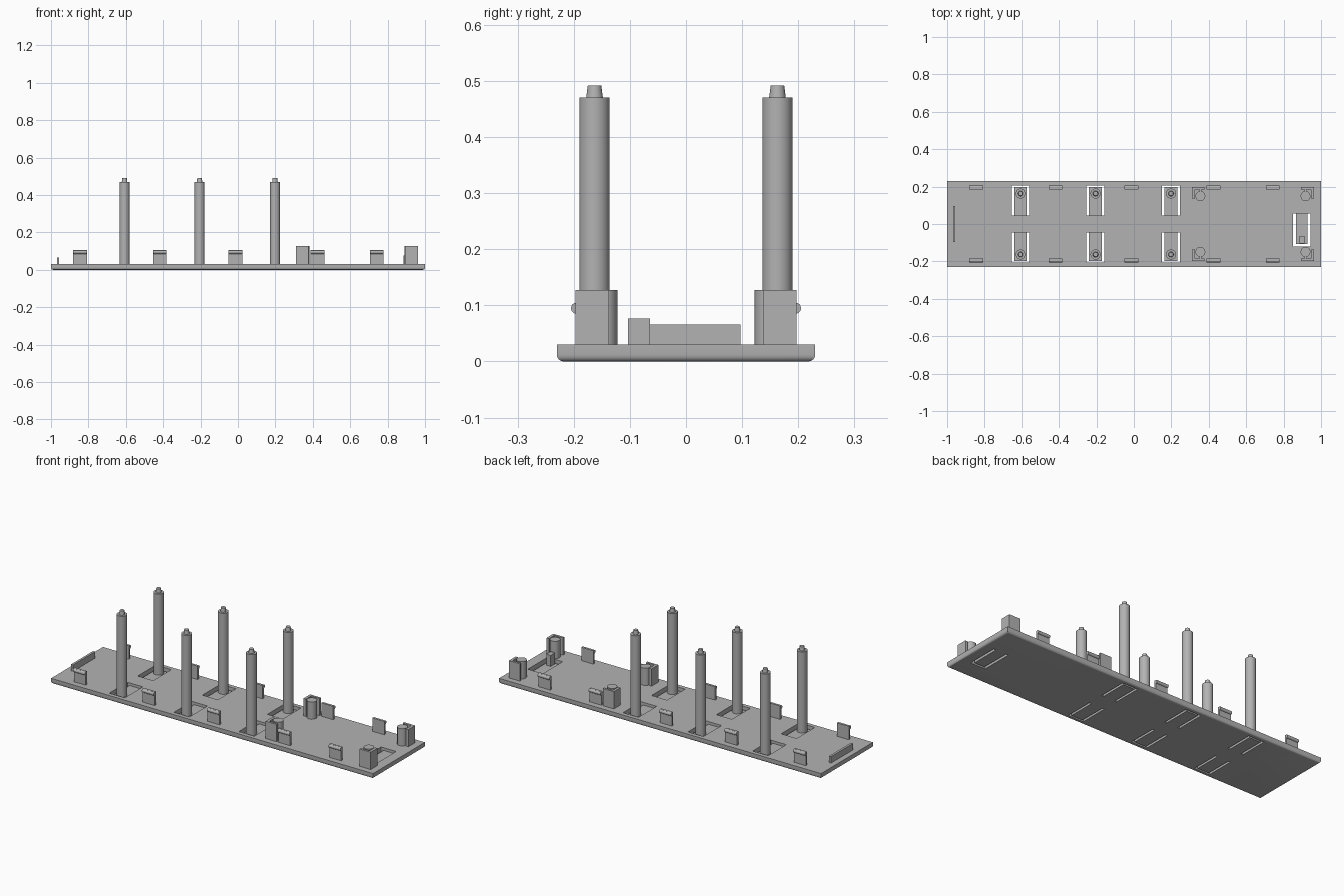
import bpy, bmesh, math
from mathutils import Matrix, Vector

cube = bpy.data.objects.get("Cube")
if cube:
    bpy.data.objects.remove(cube, do_unlink=True)

grey = bpy.data.materials.new("plain grey plastic")
grey.use_nodes = True
GREY = (0.45, 0.45, 0.45, 1)
grey.diffuse_color = GREY
grey.node_tree.nodes["Principled BSDF"].inputs["Base Color"].default_value = GREY


def add_box(bm, x0, x1, y0, y1, z0, z1):
    centre = Vector((x0 + x1, y0 + y1, z0 + z1)) / 2
    size = Matrix.Diagonal((x1 - x0, abs(y1 - y0), z1 - z0, 1))
    bmesh.ops.create_cube(bm, size=1, matrix=Matrix.Translation(centre) @ size)


def add_rod(bm, x, y, z0, z1, r0, r1, sides):
    bmesh.ops.create_cone(bm, cap_ends=True, segments=sides, radius1=r0, radius2=r1,
                          depth=z1 - z0, matrix=Matrix.Translation((x, y, (z0 + z1) / 2)))


def finish(bm, name, smooth=False):
    mesh = bpy.data.meshes.new(name)
    bm.to_mesh(mesh)
    bm.free()
    mesh.materials.append(grey)
    obj = bpy.data.objects.new(name, mesh)
    bpy.context.collection.objects.link(obj)
    if smooth:
        bpy.ops.object.select_all(action="DESELECT")
        obj.select_set(True)
        bpy.context.view_layer.objects.active = obj
        bpy.ops.object.shade_smooth_by_angle(angle=math.radians(35))
    return obj


TOP = 0.03
POST_X = (-0.607, -0.205, 0.198)
SIDES = (("front", -1), ("back", 1))

# Base plate with rounded lower rim
bm = bmesh.new()
add_box(bm, -1, 1, -0.23, 0.23, 0, TOP)
rim = [e for e in bm.edges if all(v.co.z < 0.01 for v in e.verts)]
bmesh.ops.bevel(bm, geom=rim, offset=0.012, segments=4, profile=0.5, affect="EDGES")
base = finish(bm, "base_plate", True)

# Openings around the spring tongues
bm = bmesh.new()
for x in POST_X:
    for _, s in SIDES:
        add_box(bm, x - 0.048, x + 0.048, s * 0.046, s * 0.207, -0.1, 0.1)
add_box(bm, 0.85, 0.943, -0.12, 0.056, -0.1, 0.1)
cutter = finish(bm, "opening_cutter")
cutter.hide_render = True
cut = base.modifiers.new("openings", "BOOLEAN")
cut.object = cutter
cut.operation = "DIFFERENCE"
cut.solver = "EXACT"
bpy.ops.object.select_all(action="DESELECT")
bpy.context.view_layer.objects.active = base
base.select_set(True)
bpy.ops.object.modifier_apply(modifier=cut.name)
bpy.data.objects.remove(cutter, do_unlink=True)

# Spring tongues carrying tall posts with tapered tips
for i, x in enumerate(POST_X, 1):
    for label, s in SIDES:
        bm = bmesh.new()
        add_box(bm, x - 0.035, x + 0.035, s * 0.044, s * 0.197, 0, 0.015)
        finish(bm, f"{label}_tongue_{i}")
        bm = bmesh.new()
        add_rod(bm, x, s * 0.163, 0.012, 0.47, 0.027, 0.027, 32)
        add_rod(bm, x, s * 0.163, 0.469, 0.492, 0.015, 0.012, 24)
        finish(bm, f"{label}_post_{i}", True)

# Latch tongue with its small catch
bm = bmesh.new()
add_box(bm, 0.865, 0.928, -0.108, 0.058, 0, 0.015)
add_box(bm, 0.885, 0.912, -0.103, -0.064, 0.014, 0.077)
finish(bm, "latch_tongue")

# Raised lip at the far end
bm = bmesh.new()
add_box(bm, -0.969, -0.956, -0.097, 0.097, TOP - 0.002, 0.066)
finish(bm, "end_lip")

# Snap tabs with rounded outer ridges
for i, x in enumerate((-0.845, -0.418, -0.013, 0.425, 0.742), 1):
    for label, s in SIDES:
        bm = bmesh.new()
        add_box(bm, x - 0.037, x + 0.037, s * 0.185, s * 0.197, TOP - 0.002, 0.105)
        bmesh.ops.create_cone(
            bm, cap_ends=True, segments=16, radius1=0.01, radius2=0.01, depth=0.074,
            matrix=Matrix.Translation((x, s * 0.195, 0.095)) @ Matrix.Rotation(math.pi / 2, 4, "Y"))
        finish(bm, f"{label}_snap_tab_{i}", True)

# Corner brackets: two plates in an L around a stub
for place, x, d in (("inner", 0.31, 1), ("outer", 0.962, -1)):
    for label, s in SIDES:
        bm = bmesh.new()
        x0, x1 = sorted((x, x + d * 0.015))
        add_box(bm, x0, x1, s * 0.137, s * 0.197, TOP - 0.002, 0.127)
        x0, x1 = sorted((x, x + d * 0.068))
        add_box(bm, x0, x1, s * 0.185, s * 0.197, TOP - 0.002, 0.127)
        finish(bm, f"{label}_{place}_bracket")
        bm = bmesh.new()
        add_rod(bm, x + d * 0.045, s * 0.149, TOP - 0.002, 0.127, 0.027, 0.027, 12)
        add_box(bm, x + d * 0.045 - 0.006, x + d * 0.045 + 0.006,
                s * 0.165, s * 0.19, TOP - 0.002, 0.12)
        finish(bm, f"{label}_{place}_stub", True)
